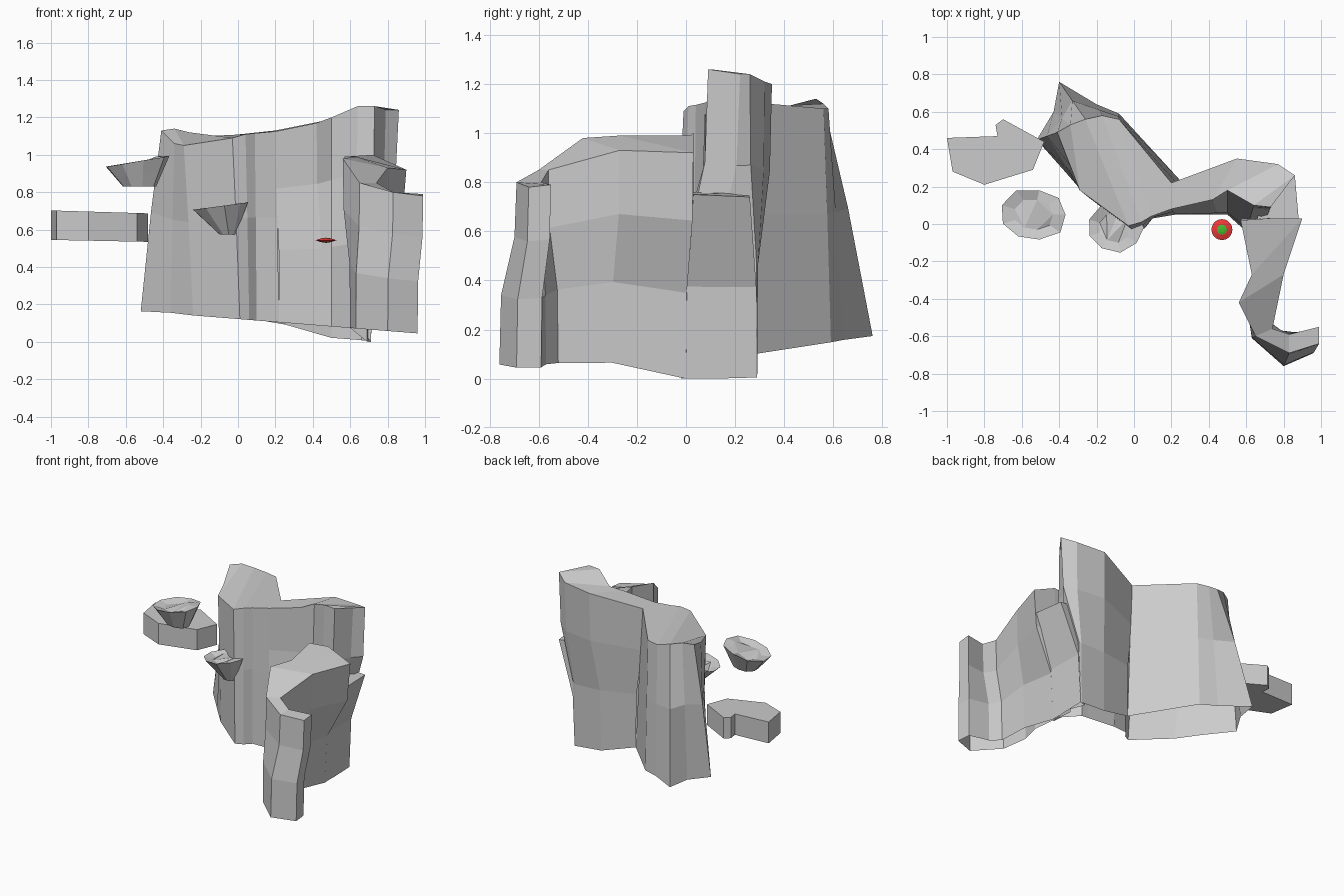
import bpy, bmesh, math, random
from mathutils import Vector

if "Cube" in bpy.data.objects:
    bpy.data.objects.remove(bpy.data.objects["Cube"])

random.seed(4)


def finish(name, bm, color=None):
    bmesh.ops.recalc_face_normals(bm, faces=bm.faces)
    me = bpy.data.meshes.new(name)
    bm.to_mesh(me)
    bm.free()
    ob = bpy.data.objects.new(name, me)
    bpy.context.collection.objects.link(ob)
    if color:
        mat = bpy.data.materials.new(name + "_paint")
        mat.diffuse_color = color
        mat.use_nodes = True
        mat.node_tree.nodes["Principled BSDF"].inputs["Base Color"].default_value = mat.diffuse_color
        me.materials.append(mat)
    return ob


def loft(bm, rings, skip=()):
    n = len(rings[0])
    for a, b in zip(rings, rings[1:]):
        for i in range(n):
            if i not in skip:
                j = (i + 1) % n
                bm.faces.new((a[i], a[j], b[j], b[i]))


def ground_z(x, y):
    # the foot of the cliff slopes to the right and drops behind the bluff
    z = 0.122 - 0.08 * x
    if y > 0.15:
        z -= 0.066 * min(max((x - 0.2) / 0.3, 0), 1)
        if x > -0.5:
            z += 0.02 * min(max((y - 0.2) / 0.3, 0), 1)
    elif x > 0.68 and y > -0.1:
        z -= 0.066
    return max(z, 0)


def cliff(name, stations, profile, skip=()):
    """Open-bottomed wall; a station is foot x, y then rim x, y, z.
    The first half of the stations faces the second half across the top.
    The profile lists (height share, share of the way from foot to rim)."""
    bm = bmesh.new()
    levels = [(0, 0), *profile, (1, 1)]
    rings = [[] for _ in levels]
    for fx, fy, tx, ty, tz in stations:
        a, c = Vector((fx, fy, ground_z(fx, fy))), Vector((tx, ty, tz))
        for ring, (h, blend) in zip(rings, levels):
            p = a.lerp(c, blend)
            p.z = a.z + (c.z - a.z) * h
            ring.append(bm.verts.new(p))
    loft(bm, rings, skip)
    top = rings[-1]
    for i in range(len(top) // 2 - 1):
        bm.faces.new((top[i], top[i + 1], top[-2 - i], top[-1 - i]))
    return finish(name, bm)


S_CURVE = [(.38, .1), (.7, .88)]

# Left cliff mass, wide at the back foot
cliff("left_cliff", [
    (-.36, .27, -.34, .31, 1.06), (-.24, .14, -.29, .18, 1.05),
    (.01, -.05, -.03, -.01, 1.09), (.06, -.02, .04, .01, 1.11),
    (.10, .03, .09, .04, 1.115), (.22, .05, .20, .08, 1.125),
    (.25, .23, .20, .22, 1.13), (-.08, .59, -.08, .56, 1.10),
    (-.20, .64, -.17, .58, 1.10), (-.40, .76, -.26, .56, 1.12),
    (-.43, .60, -.34, .53, 1.14), (-.52, .45, -.41, .49, 1.13),
], [(.55, .5)], skip=(5,))

# Tall bluff joined to the left mass by a neck
cliff("right_bluff", [
    (.22, .05, .20, .08, 1.125), (.45, .05, .42, .13, 1.17),
    (.50, .05, .50, .18, 1.20), (.60, -.04, .64, .10, 1.26),
    (.69, -.02, .73, .09, 1.26), (.71, .10, .79, .22, 1.24),
    (.71, .29, .86, .26, 1.24), (.70, .29, .77, .32, 1.21),
    (.50, .28, .55, .35, 1.20), (.25, .23, .20, .22, 1.13),
], S_CURVE, skip=(9,))

# Lower spur running forward and ending in a hook
cliff("front_spur", [
    (.60, .05, .57, .02, .99), (.64, -.27, .63, -.27, .99),
    (.60, -.42, .56, -.42, .98), (.63, -.61, .65, -.60, .85),
    (.80, -.76, .83, -.69, .80), (.96, -.69, .99, -.64, .78),
    (.95, -.59, .99, -.55, .79), (.79, -.57, .83, -.59, .80),
    (.72, -.52, .74, -.56, .85), (.71, -.30, .80, -.27, .93),
    (.71, .00, .90, .03, .92), (.69, .04, .72, .03, 1.0),
], S_CURVE)

# Low shoulder carrying the spur round to the back of the bluff
cliff("back_shoulder", [
    (.71, .00, .88, .03, .75), (.71, .29, .86, .26, .74),
    (.66, .27, .66, .25, .76), (.66, .02, .66, .02, .76),
], [(.5, .12)])

# Floating slab
bm = bmesh.new()
outline = [(-1, .46), (-.97, .28), (-.80, .21), (-.54, .29), (-.48, .44),
           (-.70, .56), (-.74, .53), (-.73, .47)]
rings = [[bm.verts.new((x, y, z + s * (x + .75))) for x, y in outline]
         for z, s in ((.54, -.02), (.695, -.03))]
loft(bm, rings)
bm.faces.new(rings[0])
bm.faces.new(rings[1])
finish("floating_slab", bm)


def rock(name, centre, rx, ry, z_low, z_rim, tilt, foot, shift, sides=9):
    """Floating stone with a tapered underside and a slightly dished top."""
    bm = bmesh.new()
    rings = [[] for _ in range(4)]
    for i in range(sides):
        a = 2 * math.pi * i / sides
        c, s = math.cos(a), math.sin(a)
        k = random.uniform(.9, 1.05)
        rim = z_rim + tilt * c
        levels = ((foot, z_low), (.5 + foot * .5, z_low + .5 * (rim - z_low)),
                  (1, rim), (.6, rim - random.uniform(0, .03)))
        for ring, (f, z) in zip(rings, levels):
            dx = shift * (1 - f) if ring is not rings[3] else 0
            ring.append(bm.verts.new((centre[0] + dx + rx * f * k * c,
                                      centre[1] + ry * f * k * s, z)))
    loft(bm, rings)
    bm.faces.new(rings[0])
    bmesh.ops.triangulate(bm, faces=[bm.faces.new(rings[3])])
    finish(name, bm)


# Two floating stones
rock("upper_stone", (-.535, .05), .18, .145, .83, .965, .03, .52, .02)
rock("lower_stone", (-.10, -.02), .15, .13, .575, .725, .02, .3, .06)

# Small red disc with a green button
bm = bmesh.new()
rings = [[bm.verts.new((.47 + r * math.cos(i * math.pi / 10),
                        -.03 + r * math.sin(i * math.pi / 10), z))
          for i in range(20)]
         for r, z in ((.03, .534), (.056, .543), (.03, .552))]
loft(bm, rings)
bm.faces.new(rings[0])
bm.faces.new(rings[2])
finish("red_disc", bm, (.85, .04, .04, 1))

bm = bmesh.new()
bmesh.ops.create_uvsphere(bm, u_segments=16, v_segments=8, radius=.036)
for v in bm.verts:
    v.co = (v.co.x + .47, v.co.y - .03, .543 + v.co.z * .38)
finish("green_button", bm, (.06, .5, .03, 1))
